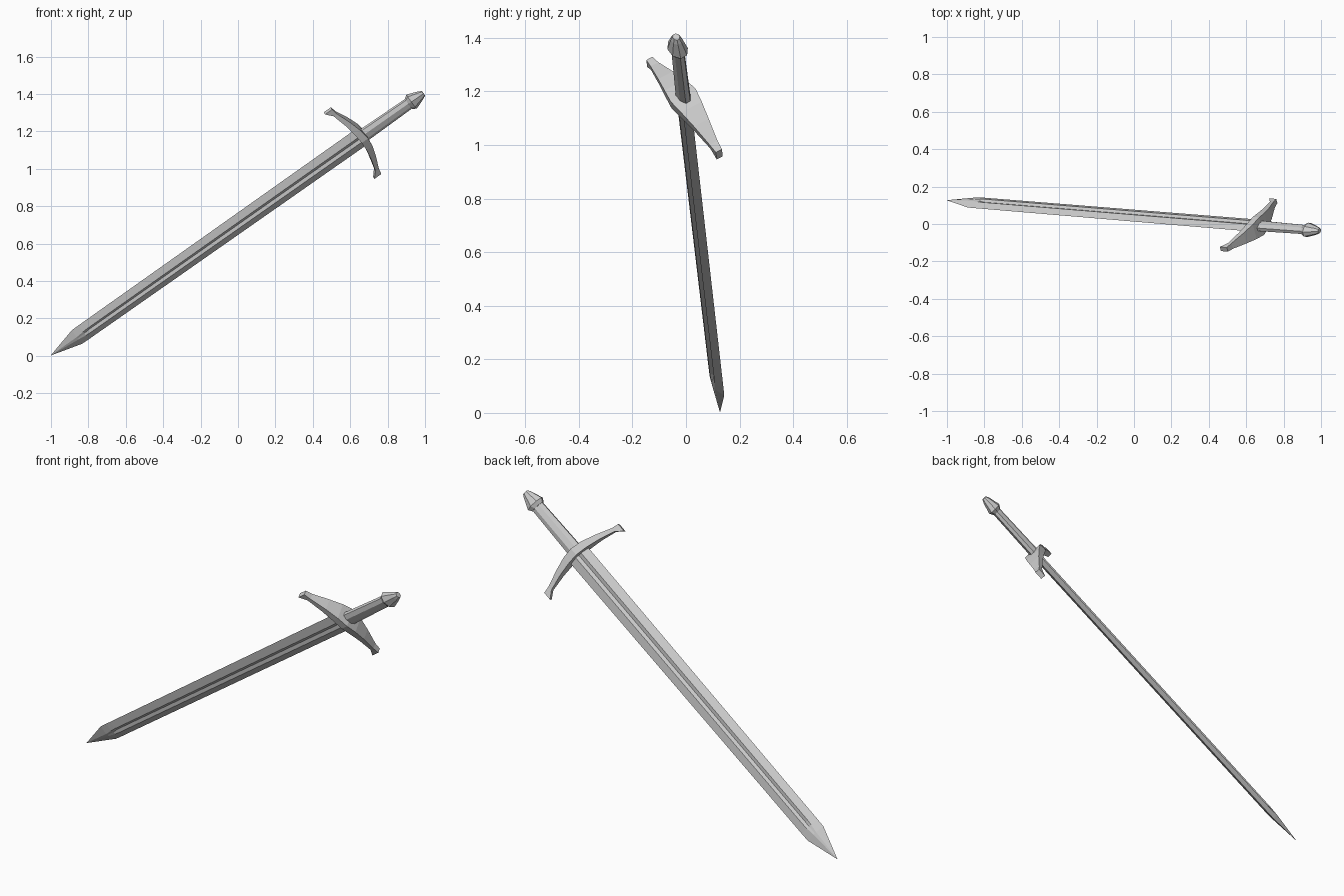
import bpy, bmesh, math
from mathutils import Vector, Matrix

if "Cube" in bpy.data.objects:
    bpy.data.objects.remove(bpy.data.objects["Cube"])

# Sword frame: local x = blade width, y = thickness, z = tip to pommel
tip = Vector((-1.0, 0.127, 0.003))
A = Vector((0.816, -0.067, 0.574)).normalized()
W = Vector((0.523, 0.513, -0.680))
W = (W - A * W.dot(A)).normalized()
N = A.cross(W)
frame = Matrix.Translation(tip) @ Matrix((W, N, A)).transposed().to_4x4()


def loft(name, rings):
    """Skin a list of equal-sized rings, capping both ends."""
    bm = bmesh.new()
    vs = [[bm.verts.new(p) for p in ring] for ring in rings]
    n = len(rings[0])
    for a, b in zip(vs, vs[1:]):
        for i in range(n):
            j = (i + 1) % n
            bm.faces.new((a[i], a[j], b[j], b[i]))
    bm.faces.new(vs[0][::-1])
    bm.faces.new(vs[-1])
    bmesh.ops.remove_doubles(bm, verts=bm.verts, dist=0.00005)
    bmesh.ops.recalc_face_normals(bm, faces=bm.faces)
    mesh = bpy.data.meshes.new(name)
    bm.to_mesh(mesh)
    bm.free()
    ob = bpy.data.objects.new(name, mesh)
    bpy.context.collection.objects.link(ob)
    ob.matrix_world = frame
    return ob


def blade_ring(z, w, r, t, g):
    """Diamond section with two ridges at +-r and a V groove of depth g."""
    return [(-w, 0, z), (-r, t, z), (0, t - g, z), (r, t, z),
            (w, 0, z), (r, -t, z), (0, g - t, z), (-r, -t, z)]


def oval(z, rx, ry):
    """Eight-sided flattened ring."""
    return [(rx * math.cos(a), ry * math.sin(a), z)
            for a in (math.pi / 8 + i * math.pi / 4 for i in range(8))]


# Blade with fuller and pointed tip
loft("blade", [blade_ring(0.0, 0.0006, 0.0003, 0.0004, 0),
               blade_ring(0.17, 0.053, 0.009, 0.015, 0),
               blade_ring(0.215, 0.054, 0.014, 0.016, 0.002),
               blade_ring(0.245, 0.054, 0.016, 0.016, 0.009),
               blade_ring(2.04, 0.060, 0.018, 0.017, 0.009)])

# Crossguard: offset along width, low z, high z, half depth; mirrored
half = [(0.0, 2.020, 2.062, 0.054), (0.06, 2.016, 2.055, 0.045),
        (0.13, 2.005, 2.036, 0.032), (0.215, 1.984, 2.006, 0.017),
        (0.253, 1.953, 1.999, 0.013)]
stations = [(-u, a, b, d) for u, a, b, d in half[:0:-1]] + half
loft("crossguard", [[(u, -d, a), (u, d, a), (u, d, b), (u, -d, b)]
                    for u, a, b, d in stations])

# Grip
loft("grip", [oval(2.04, 0.040, 0.025), oval(2.36, 0.034, 0.022)])

# Pommel
loft("pommel", [oval(2.343, 0.037, 0.025), oval(2.363, 0.050, 0.036),
                oval(2.422, 0.026, 0.021), oval(2.440, 0.016, 0.013)])
